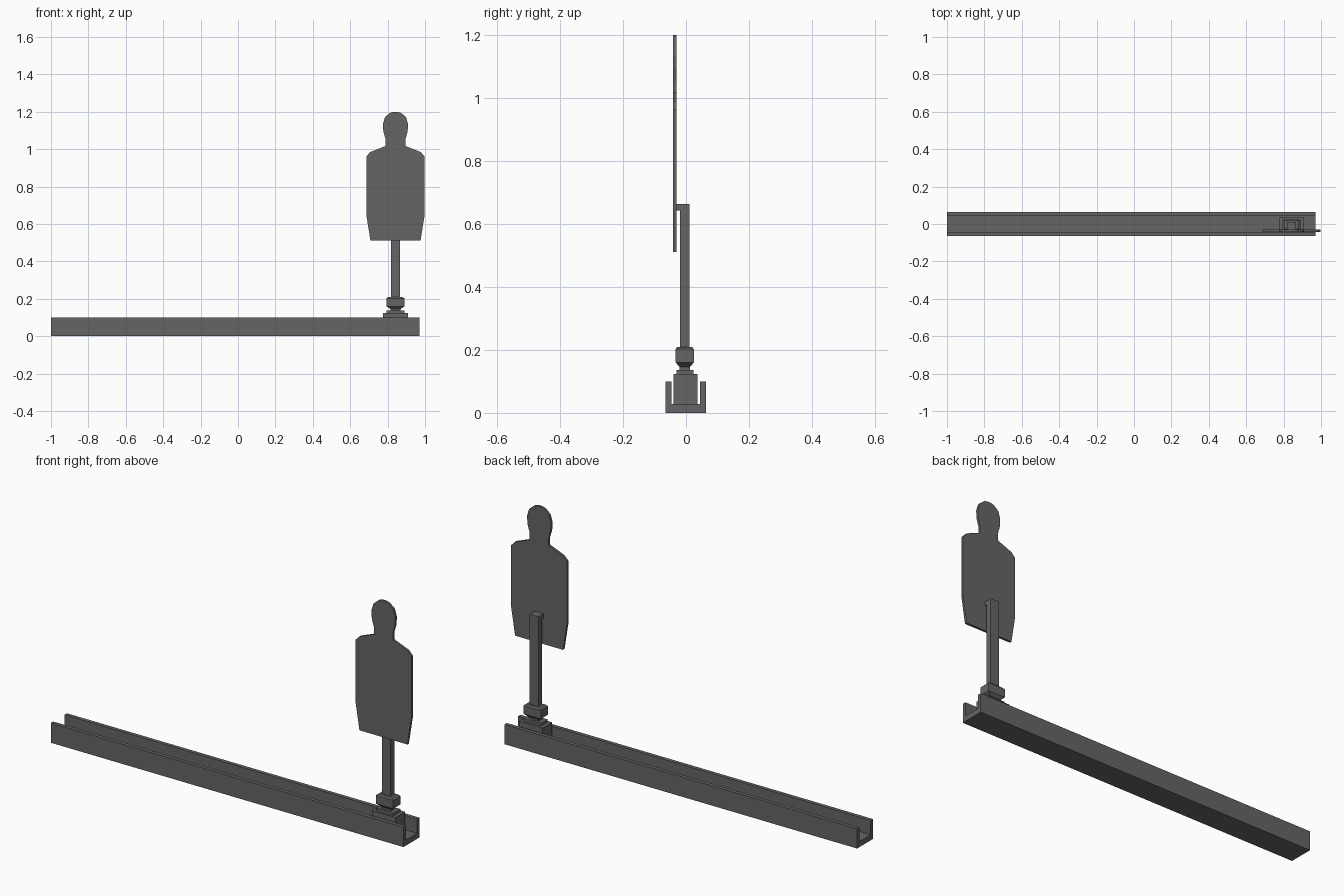
import bpy
import bmesh

cube = bpy.data.objects.get("Cube")
if cube:
    bpy.data.objects.remove(cube, do_unlink=True)

grey = bpy.data.materials.new("dark_grey_steel")
grey.use_nodes = True
GREY = (0.13, 0.13, 0.13, 1)
grey.diffuse_color = GREY
grey.node_tree.nodes["Principled BSDF"].inputs["Base Color"].default_value = GREY

CX = 0.842   # target centre along the rail
PY = -0.004  # centre line of the post


def finish(name, bm):
    bmesh.ops.recalc_face_normals(bm, faces=bm.faces)
    mesh = bpy.data.meshes.new(name)
    bm.to_mesh(mesh)
    bm.free()
    mesh.materials.append(grey)
    obj = bpy.data.objects.new(name, mesh)
    bpy.context.collection.objects.link(obj)
    return obj


def extrude_profile(name, points, depth):
    """Close a flat outline and push it along the depth vector."""
    bm = bmesh.new()
    face = bm.faces.new([bm.verts.new(p) for p in points])
    new = bmesh.ops.extrude_face_region(bm, geom=[face])["geom"]
    bmesh.ops.translate(bm, vec=depth,
                        verts=[g for g in new if isinstance(g, bmesh.types.BMVert)])
    return finish(name, bm)


def square_stack(name, cy, levels):
    """Loft rectangles given as (z, half width x, half width y)."""
    bm = bmesh.new()
    rings = [[bm.verts.new((CX + sx * hx, cy + sy * hy, z))
              for sx, sy in ((-1, -1), (1, -1), (1, 1), (-1, 1))]
             for z, hx, hy in levels]
    for low, high in zip(rings, rings[1:]):
        for i in range(4):
            j = (i + 1) % 4
            bm.faces.new((low[i], low[j], high[j], high[i]))
    bm.faces.new(rings[0])
    bm.faces.new(rings[-1])
    return finish(name, bm)


# U-shaped rail
half = [(0.064, 0), (0.064, 0.1), (0.045, 0.1), (0.045, 0.028)]
section = half + [(-y, z) for y, z in reversed(half)]
extrude_profile("rail", [(-1, y - 0.001, z) for y, z in section], (1.97, 0, 0))

# Carriage and swivel
square_stack("carriage", -0.002, [(0.028, 0.066, 0.038), (0.123, 0.066, 0.038)])
square_stack("swivel_plate", -0.003, [(0.123, 0.048, 0.027), (0.137, 0.048, 0.027)])
square_stack("swivel_block", PY, [(0.137, 0.027, 0.016), (0.146, 0.027, 0.016),
                                  (0.16, 0.048, 0.029), (0.203, 0.048, 0.029),
                                  (0.21, 0.038, 0.023)])

# Post and the bracket that holds the panel
square_stack("post", PY, [(0.205, 0.024, 0.0145), (0.664, 0.024, 0.0145)])
square_stack("panel_bracket", -0.025, [(0.643, 0.024, 0.007), (0.664, 0.024, 0.007)])

# Silhouette panel: half outline from the hem to the crown, then mirrored
outline = [(0.134, 0.511), (0.156, 0.65), (0.156, 0.962), (0.134, 0.985),
           (0.053, 1.017), (0.053, 1.053), (0.065, 1.095), (0.067, 1.135),
           (0.056, 1.172), (0.03, 1.194), (0.011, 1.2)]
full = outline + [(-x, z) for x, z in reversed(outline)]
extrude_profile("target_panel", [(CX + x, -0.042, z) for x, z in full], (0, 0.012, 0))
